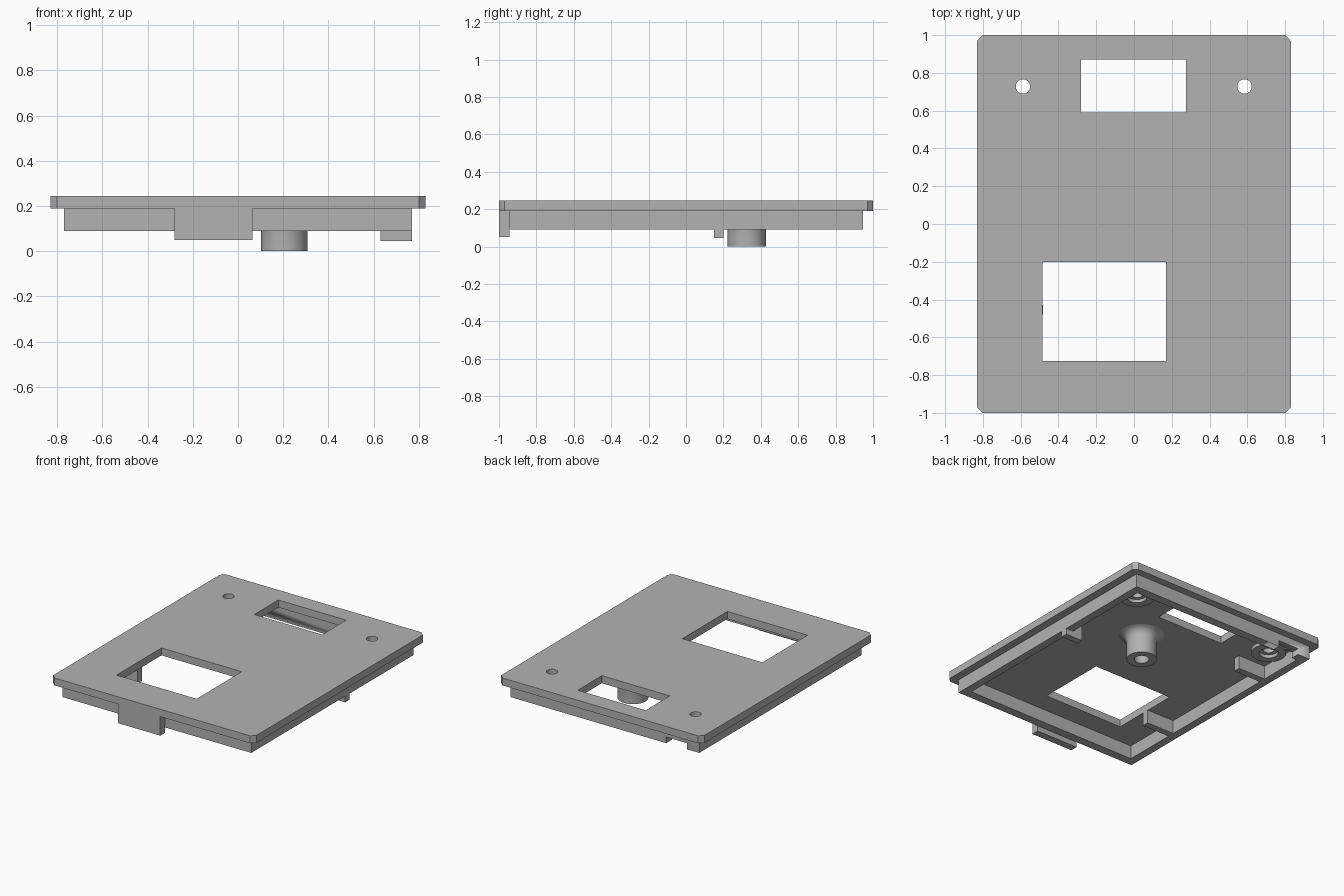
import bpy, bmesh, math
from mathutils import Matrix

if "Cube" in bpy.data.objects:
    bpy.data.objects.remove(bpy.data.objects["Cube"])

grey = bpy.data.materials.new("plain grey")
grey.diffuse_color = (0.45, 0.45, 0.45, 1)
grey.use_nodes = True
grey.node_tree.nodes["Principled BSDF"].inputs["Base Color"].default_value = grey.diffuse_color


def rect(x0, x1, y0, y1):
    return [(x0, y0), (x1, y0), (x1, y1), (x0, y1)]


def circle(cx, cy, r, n=32):
    return [(cx + r * math.cos(2 * math.pi * i / n),
             cy + r * math.sin(2 * math.pi * i / n)) for i in range(n)]


def smooth(obj):
    bpy.ops.object.select_all(action='DESELECT')
    obj.select_set(True)
    bpy.context.view_layer.objects.active = obj
    bpy.ops.object.shade_smooth_by_angle(angle=math.radians(35))


def prism(name, loops, z0, z1):
    """Extrude a flat outline (first loop) with holes (other loops)."""
    cu = bpy.data.curves.new(name, 'CURVE')
    cu.dimensions, cu.fill_mode = '2D', 'BOTH'
    cu.extrude = (z1 - z0) / 2
    for pts in loops:
        sp = cu.splines.new('POLY')
        sp.points.add(len(pts) - 1)
        for p, (x, y) in zip(sp.points, pts):
            p.co = (x, y, 0, 1)
        sp.use_cyclic_u = True
    tmp = bpy.data.objects.new(name + "_outline", cu)
    bpy.context.collection.objects.link(tmp)
    deps = bpy.context.evaluated_depsgraph_get()
    me = bpy.data.meshes.new_from_object(tmp.evaluated_get(deps))
    bpy.data.objects.remove(tmp)
    me.transform(Matrix.Translation((0, 0, (z0 + z1) / 2)))
    bm = bmesh.new()
    bm.from_mesh(me)
    bmesh.ops.remove_doubles(bm, verts=bm.verts, dist=1e-5)
    bmesh.ops.recalc_face_normals(bm, faces=bm.faces)
    bm.to_mesh(me)
    bm.free()
    me.materials.clear()
    me.materials.append(grey)
    obj = bpy.data.objects.new(name, me)
    bpy.context.collection.objects.link(obj)
    smooth(obj)
    return obj


def lathe(name, profile, cx, cy, n=40):
    """Spin an (r, z) profile round a vertical axis."""
    bm = bmesh.new()
    vs = [bm.verts.new((r, 0, z)) for r, z in profile]
    es = [bm.edges.new(p) for p in zip(vs, vs[1:])]
    bmesh.ops.spin(bm, geom=vs + es, cent=(0, 0, 0), axis=(0, 0, 1),
                   angle=2 * math.pi, steps=n)
    bmesh.ops.remove_doubles(bm, verts=bm.verts, dist=1e-5)
    bmesh.ops.recalc_face_normals(bm, faces=bm.faces)
    me = bpy.data.meshes.new(name)
    bm.to_mesh(me)
    bm.free()
    me.materials.append(grey)
    obj = bpy.data.objects.new(name, me)
    obj.location = (cx, cy, 0)
    bpy.context.collection.objects.link(obj)
    smooth(obj)
    return obj


# Cover plate with clipped corners, two windows and two screw holes
W, L, C = 0.83, 1.0, 0.03
outline = [(-W + C, -L), (W - C, -L), (W, -L + C), (W, L - C),
           (W - C, L), (-W + C, L), (-W, L - C), (-W, -L + C)]
screws = [(-0.588, 0.728), (0.585, 0.728)]
prism("cover_plate",
      [outline, rect(-0.28, 0.275, 0.59, 0.87), rect(-0.485, 0.17, -0.725, -0.2)]
      + [circle(x, y, 0.038) for x, y in screws], 0.19, 0.245)

# Rim under the plate, with a shallow notch in the back wall
rim = prism("rim", [rect(-0.77, 0.77, -0.945, 0.945),
                    rect(-0.71, 0.71, -0.88, 0.88)], 0.09, 0.19)
cutter = prism("notch_cutter", [rect(-0.67, -0.5, 0.8, 1.0)], 0.05, 0.135)
cutter.hide_render = True
mod = rim.modifiers.new("notch", 'BOOLEAN')
mod.operation, mod.solver, mod.object = 'DIFFERENCE', 'EXACT', cutter
bpy.context.view_layer.objects.active = rim
bpy.ops.object.modifier_apply(modifier="notch")
bpy.data.objects.remove(cutter)

# Front clip, side tab and inner support blocks
prism("front_clip", [rect(-0.28, 0.065, -1.0, -0.945)], 0.05, 0.19)
prism("side_tab", [rect(0.63, 0.77, 0.15, 0.2)], 0.045, 0.19)
for name, y in (("front_block", -0.48), ("back_block", 0.49)):
    prism(name, [rect(-0.71, -0.483, y, y + 0.05)], 0.09, 0.19)

# Low bosses round the screw holes
for side, (x, y) in zip(("left", "right"), screws):
    prism(side + "_boss", [circle(x, y, 0.12), circle(x, y, 0.065)], 0.165, 0.19)

# Hollow post with a flared root
lathe("post", [(0, 0.15), (0.05, 0.15), (0.05, 0), (0.103, 0), (0.103, 0.13),
               (0.108, 0.152), (0.119, 0.17), (0.135, 0.183), (0.157, 0.19),
               (0, 0.19)], 0.205, 0.325)
